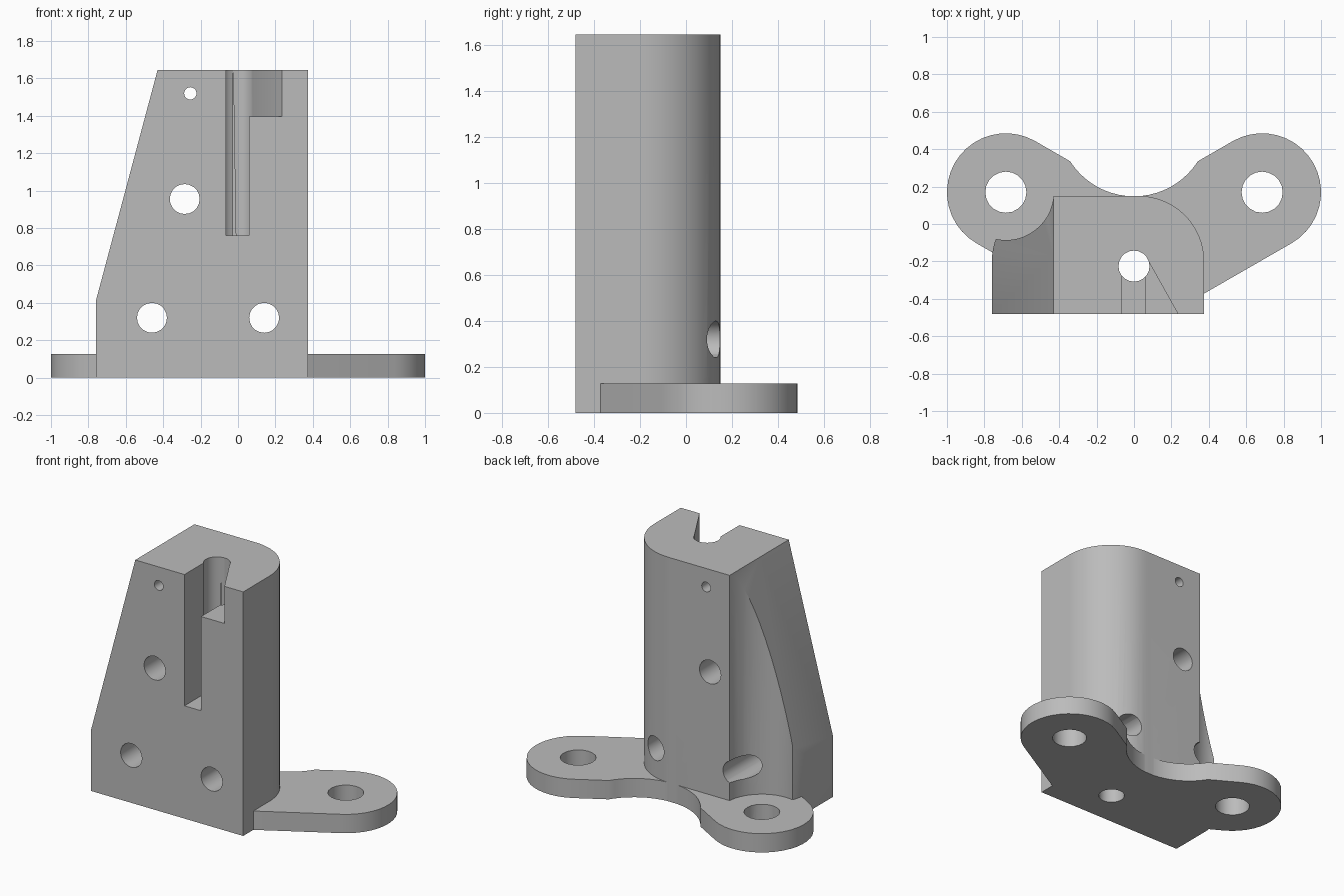
import bpy, bmesh
from math import cos, sin, radians
from mathutils import Matrix

cube = bpy.data.objects.get("Cube")
if cube:
    bpy.data.objects.remove(cube, do_unlink=True)

grey = bpy.data.materials.new("plain grey")
grey.use_nodes = True
grey.diffuse_color = (0.5, 0.5, 0.5, 1)
grey.node_tree.nodes["Principled BSDF"].inputs["Base Color"].default_value = (0.5, 0.5, 0.5, 1)


def arc(cx, cy, r, start, end, steps=16):
    angles = [radians(start + (end - start) * i / steps) for i in range(steps + 1)]
    return [(cx + r * cos(a), cy + r * sin(a)) for a in angles]


def prism(name, outline, low, high, along_y=False):
    """Extrude an outline along z, or an (x, z) outline along y."""
    bm = bmesh.new()
    face = bm.faces.new([bm.verts.new((u, v, low)) for u, v in outline])
    grown = bmesh.ops.extrude_face_region(bm, geom=[face])["geom"]
    top = [g for g in grown if isinstance(g, bmesh.types.BMVert)]
    bmesh.ops.translate(bm, verts=top, vec=(0, 0, high - low))
    if along_y:
        swap = Matrix(((1, 0, 0, 0), (0, 0, 1, 0), (0, 1, 0, 0), (0, 0, 0, 1)))
        bmesh.ops.transform(bm, matrix=swap, verts=bm.verts)
    bmesh.ops.recalc_face_normals(bm, faces=bm.faces)
    mesh = bpy.data.meshes.new(name)
    bm.to_mesh(mesh)
    bm.free()
    mesh.materials.append(grey)
    obj = bpy.data.objects.new(name, mesh)
    bpy.context.collection.objects.link(obj)
    return obj


def combine(target, tool, operation="DIFFERENCE"):
    mod = target.modifiers.new("combine", "BOOLEAN")
    mod.object, mod.operation, mod.solver = tool, operation, "EXACT"
    bpy.context.view_layer.objects.active = target
    bpy.ops.object.modifier_apply(modifier=mod.name)
    bpy.data.objects.remove(tool, do_unlink=True)


FRONT, BACK, TOP, PLATE = -0.48, 0.15, 1.645, 0.127
EAR_X, EAR_Y = 0.685, 0.17

# Upright block with rounded rear corners
bracket = prism("bracket_body",
                [(-0.76, FRONT), (0.375, FRONT)]
                + arc(0.025, -0.2, 0.35, 0, 90) + arc(-0.41, -0.2, 0.35, 90, 180),
                0, TOP)
# Square off the rear up to the scooped corner
combine(bracket, prism("rear_fill", [(-0.6, -0.3), (0, -0.3), (0, BACK), (-0.6, BACK)], 0, TOP), "UNION")

# Slanted side and clearance scoop above the left ear
combine(bracket, prism("slant", [(-1, 0.41), (-0.76, 0.41), (-0.43, TOP), (-0.403, 1.746), (-1, 1.746)],
                       -1, 1, True))
combine(bracket, prism("scoop", arc(-EAR_X, EAR_Y, 0.256, 0, 352.5, 47), PLATE - 0.02, 2))

# Base plate with two round ears, mirrored about the centre
half = [(0, FRONT), (0.187, FRONT)] + arc(EAR_X, EAR_Y, 0.315, -60, 120, 20) + arc(0, 0.553, 0.405, -32.5, -90, 10)
outline = half + [(-x, y) for x, y in reversed(half[1:-1])]
combine(bracket, prism("base_plate", outline, 0, PLATE), "UNION")

# Vertical bores: two ears and the centre
for x, y, r in ((-EAR_X, EAR_Y, 0.11), (EAR_X, EAR_Y, 0.11), (0, -0.225, 0.083)):
    combine(bracket, prism("bore", arc(x, y, r, 0, 342, 19), -1, 2))

# Cross holes from front to back
for x, z, r in ((-0.255, 1.52, 0.033), (-0.285, 0.955, 0.08), (-0.46, 0.32, 0.08), (0.14, 0.32, 0.08)):
    combine(bracket, prism("cross_hole", arc(x, z, r, 0, 342, 19), -1, 1, True))

# Front slot and flared pocket
combine(bracket, prism("slot", [(-0.063, -0.7), (0.06, -0.7), (0.06, -0.22), (-0.063, -0.22)], 0.76, 2))
combine(bracket, prism("pocket", [(0, -0.7), (0.358, -0.7), (0.078, -0.2), (0, -0.2)], 1.395, 2))

# Smooth curves, sharp edges
bpy.ops.object.select_all(action="DESELECT")
bracket.select_set(True)
bpy.context.view_layer.objects.active = bracket
bpy.ops.object.shade_smooth_by_angle(angle=radians(30))
